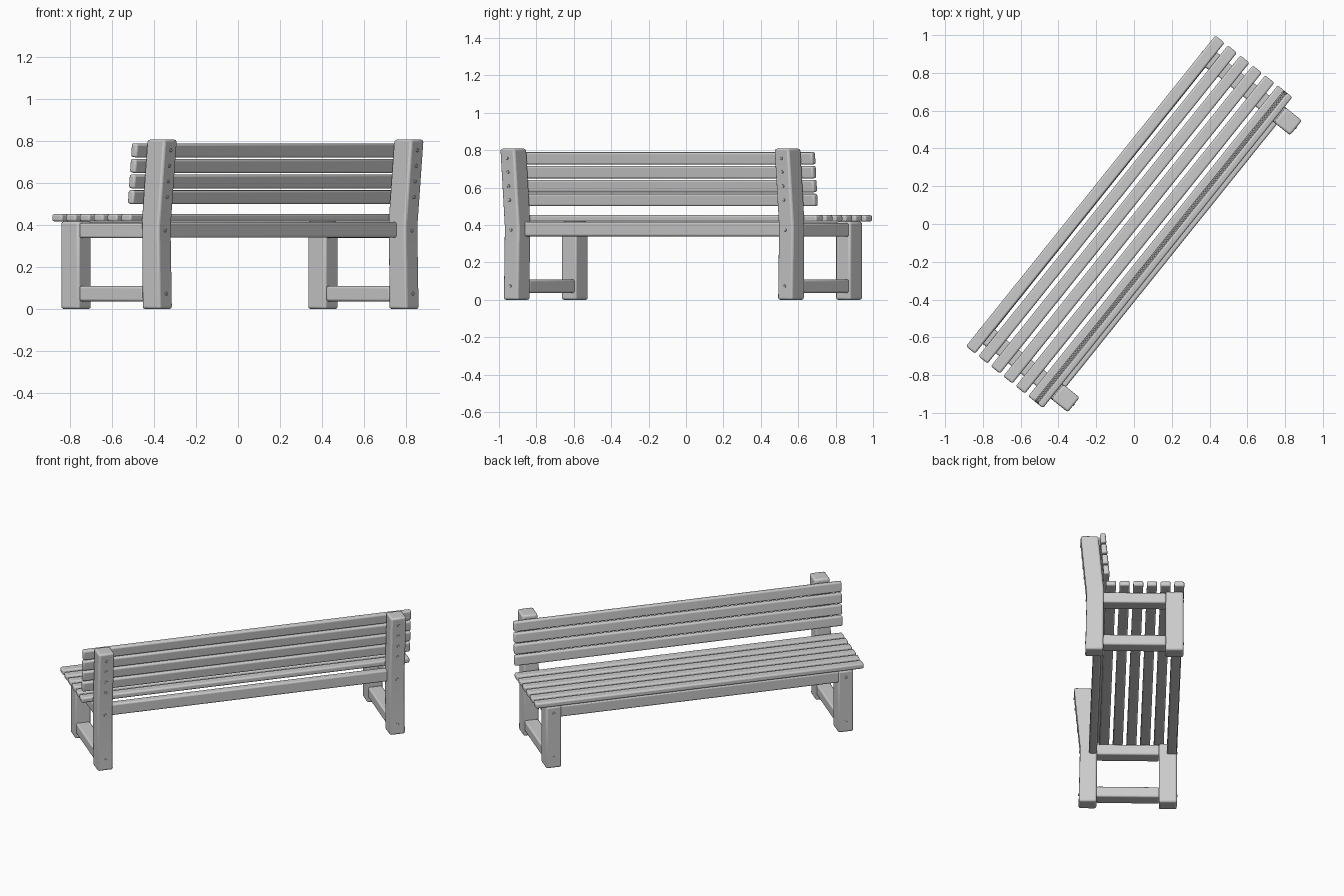
import bpy, bmesh, math
from mathutils import Matrix

if "Cube" in bpy.data.objects:
    bpy.data.objects.remove(bpy.data.objects["Cube"])

# Bench is modelled along local x with its front at -y, then turned into place
PLACE = Matrix.Translation((-0.003, -0.006, 0)) @ Matrix.Rotation(math.radians(-128.75), 4, 'Z')
LEAN = math.atan2(0.034, 0.39)   # backward lean of the backrest
LEG_X = 0.94


def finish(name, bm, bevel=0.0):
    bmesh.ops.recalc_face_normals(bm, faces=bm.faces)
    bm.transform(PLACE)
    me = bpy.data.meshes.new(name)
    bm.to_mesh(me)
    bm.free()
    ob = bpy.data.objects.new(name, me)
    bpy.context.collection.objects.link(ob)
    for p in me.polygons:
        p.use_smooth = True
    if bevel:
        m = ob.modifiers.new("rounded_edges", 'BEVEL')
        m.width = bevel
        m.segments = 3
        m.limit_method = 'ANGLE'
        m.angle_limit = math.radians(40)
    return ob


def prism(name, profile, x0, x1, bevel):
    """Extrude a (y, z) profile along x."""
    bm = bmesh.new()
    face = bm.faces.new([bm.verts.new((x0, y, z)) for y, z in profile])
    ext = bmesh.ops.extrude_face_region(bm, geom=[face])["geom"]
    verts = [g for g in ext if isinstance(g, bmesh.types.BMVert)]
    bmesh.ops.translate(bm, verts=verts, vec=(x1 - x0, 0, 0))
    return finish(name, bm, bevel)


def beam(name, x, y, z, bevel=0.01):
    """Box given by its (min, max) ranges."""
    return prism(name, [(y[0], z[0]), (y[1], z[0]), (y[1], z[1]), (y[0], z[1])], x[0], x[1], bevel)


def bolt(name, x, y, z):
    bm = bmesh.new()
    bmesh.ops.create_cone(bm, cap_ends=True, segments=12, radius1=0.008, radius2=0.008, depth=0.012,
                          matrix=Matrix.Translation((x, y, z)) @ Matrix.Rotation(math.pi / 2, 4, 'X'))
    finish(name, bm, 0.002)


# Seat slats
for i in range(6):
    y = -0.29 + i * 0.0845
    beam(f"seat_slat_{i + 1}", (-1.055, 1.055), (y, y + 0.062), (0.418, 0.453))

# Backrest slats, leaning with the posts
for i in range(4):
    z = 0.534 + i * 0.0743
    y = 0.193 + (z - 0.534) * math.tan(LEAN)
    c, s = math.cos(LEAN), math.sin(LEAN)
    prof = [(y + a * c + b * s, z - a * s + b * c)
            for a, b in ((-0.018, -0.033), (0.018, -0.033), (0.018, 0.033), (-0.018, 0.033))]
    prism(f"back_slat_{i + 1}", prof, -1.055, 1.055, 0.01)

# Long rails under the seat
beam("front_rail", (-0.9, 0.9), (-0.283, -0.225), (0.34, 0.416))
beam("back_rail", (-0.9, 0.9), (0.208, 0.258), (0.34, 0.416))

# End frames: front leg, bent back post, two cross bars, bolt heads
POST = [(0.21, 0), (0.32, 0), (0.312, 0.39), (0.35, 0.808), (0.24, 0.808), (0.206, 0.43)]
for side, sx in (("left", 1), ("right", -1)):
    x = sx * LEG_X
    span = (x - 0.05, x + 0.05)
    beam(f"front_leg_{side}", span, (-0.287, -0.176), (0, 0.418), 0.012)
    prism(f"back_post_{side}", POST, span[0], span[1], 0.012)
    for label, z in (("lower", 0.037), ("upper", 0.338)):
        beam(f"{label}_cross_bar_{side}", (x - 0.045, x + 0.045), (-0.178, 0.212), (z, z + 0.072))
        bolt(f"front_{label}_bolt_{side}", x, -0.285, z + 0.036)
        bolt(f"back_{label}_bolt_{side}", x, 0.318 - 0.02 * z, z + 0.036)
    for i in range(4):
        z = 0.534 + i * 0.0743
        bolt(f"back_slat_bolt_{side}_{i + 1}", x, 0.312 + (z - 0.39) * 0.091, z)

# Soft shading with crisp corners
bpy.ops.object.select_all(action='SELECT')
bpy.context.view_layer.objects.active = bpy.context.selected_objects[0]
bpy.ops.object.shade_smooth_by_angle(angle=math.radians(40))
